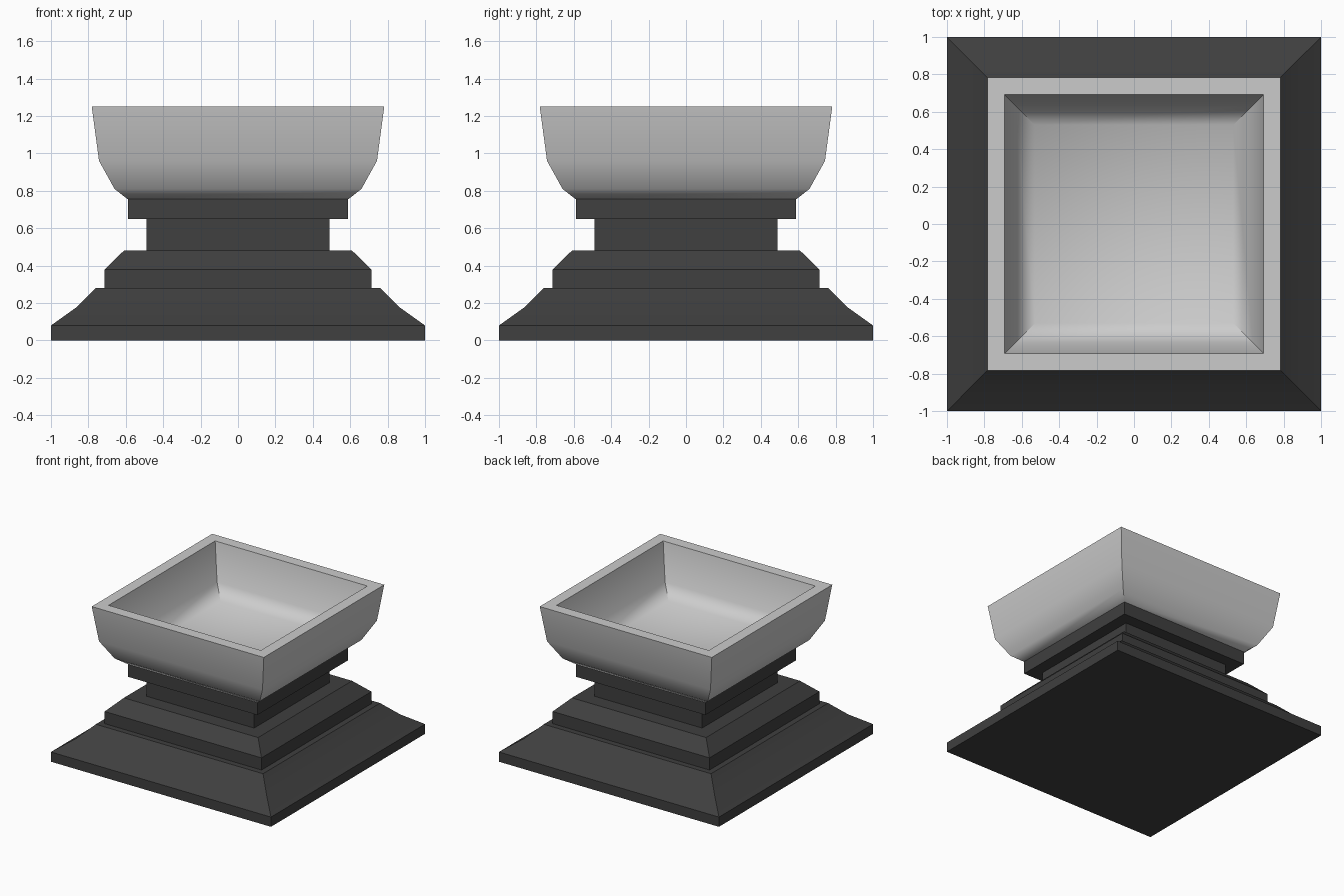
import bpy, bmesh, math

if "Cube" in bpy.data.objects:
    bpy.data.objects.remove(bpy.data.objects["Cube"])


def square_loft(name, profile, smooth_angle, material=None):
    """Stack square rings given as (half width, height) and cap both ends."""
    bm = bmesh.new()
    rings = [[bm.verts.new((sx * r, sy * r, z))
              for sx, sy in ((-1, -1), (1, -1), (1, 1), (-1, 1))]
             for r, z in profile]
    for a, b in zip(rings, rings[1:]):
        for i in range(4):
            j = (i + 1) % 4
            bm.faces.new((a[i], a[j], b[j], b[i]))
    bm.faces.new(rings[0][::-1])
    bm.faces.new(rings[-1])
    mesh = bpy.data.meshes.new(name)
    bm.to_mesh(mesh)
    bm.free()
    obj = bpy.data.objects.new(name, mesh)
    bpy.context.collection.objects.link(obj)
    if material:
        mesh.materials.append(material)
    bpy.ops.object.select_all(action='DESELECT')
    obj.select_set(True)
    bpy.context.view_layer.objects.active = obj
    bpy.ops.object.shade_smooth_by_angle(angle=math.radians(smooth_angle))
    return obj


black = bpy.data.materials.new("black")
black.diffuse_color = (0.05, 0.05, 0.05, 1)
black.use_nodes = True
black.node_tree.nodes["Principled BSDF"].inputs["Base Color"].default_value = black.diffuse_color

# Stepped pedestal: flared foot, middle step, neck, collar
square_loft("pedestal", [
    (1.0, 0), (1.0, 0.08), (0.867, 0.175), (0.76, 0.28),
    (0.713, 0.28), (0.713, 0.38), (0.61, 0.48),
    (0.49, 0.48), (0.49, 0.65), (0.587, 0.65), (0.587, 0.755)], 30, black)

# Square bowl: outer wall, flat rim, rounded inside and floor
square_loft("bowl", [
    (0.59, 0.755), (0.66, 0.81), (0.743, 0.96), (0.782, 1.25),
    (0.692, 1.25), (0.635, 0.95), (0.53, 0.86)], 50)
